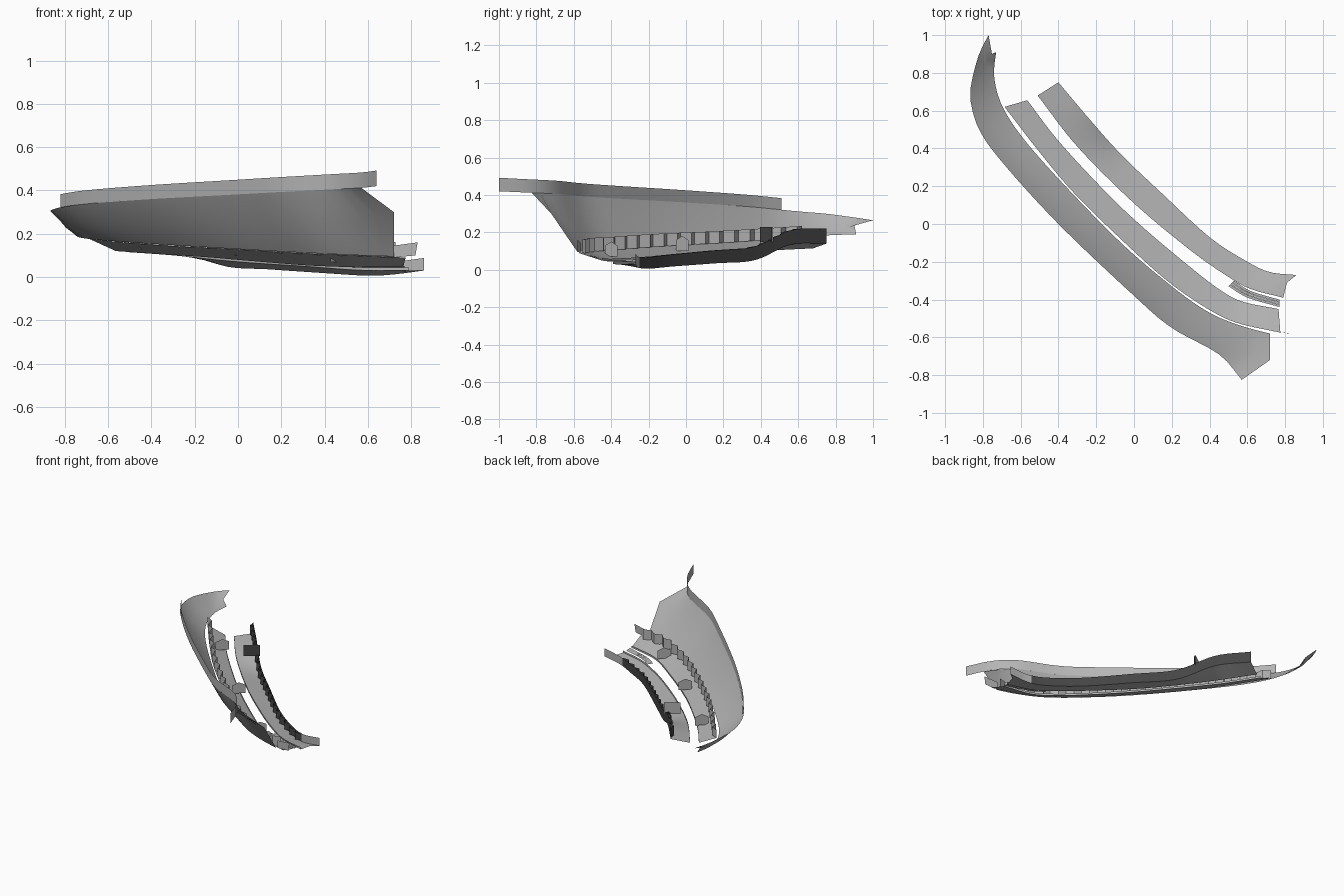
import bpy
from mathutils import Vector

if "Cube" in bpy.data.objects:
    bpy.data.objects.remove(bpy.data.objects["Cube"])


def material(name, v):
    m = bpy.data.materials.new(name)
    m.diffuse_color = (v, v, v, 1)
    m.use_nodes = True
    m.node_tree.nodes["Principled BSDF"].inputs["Base Color"].default_value = m.diffuse_color
    return m


GREY = material("panel grey", 0.46)
DARK = material("dark skirt", 0.06)


def curve(pts, n):
    """Smooth path through pts, n + 1 samples evenly spaced by length."""
    p = [Vector(q) for q in pts]
    p = [2 * p[0] - p[1]] + p + [2 * p[-1] - p[-2]]
    fine = []
    for i in range(1, len(p) - 2):
        a, b, c, d = p[i - 1:i + 3]
        for k in range(12):
            t = k / 12
            fine.append(0.5 * (2 * b + (c - a) * t + (2 * a - 5 * b + 4 * c - d) * t * t
                               + (3 * b - a - 3 * c + d) * t ** 3))
    fine.append(p[-2])
    run = [0]
    for a, b in zip(fine, fine[1:]):
        run.append(run[-1] + (b - a).length)
    out, j = [], 0
    for k in range(n + 1):
        s = run[-1] * k / n
        while j < len(run) - 2 and run[j + 1] < s:
            j += 1
        out.append(fine[j].lerp(fine[j + 1], min(1, (s - run[j]) / (run[j + 1] - run[j]))))
    return out


def loft(name, rows, mat, smooth=True):
    n = len(rows[0])
    verts = [v for r in rows for v in r]
    faces = [(r * n + i, r * n + i + 1, (r + 1) * n + i + 1, (r + 1) * n + i)
             for r in range(len(rows) - 1) for i in range(n - 1)]
    me = bpy.data.meshes.new(name)
    me.from_pydata(verts, [], faces)
    me.materials.append(mat)
    ob = bpy.data.objects.new(name, me)
    bpy.context.collection.objects.link(ob)
    if smooth:
        bpy.ops.object.select_all(action='DESELECT')
        ob.select_set(True)
        bpy.context.view_layer.objects.active = ob
        bpy.ops.object.shade_smooth_by_angle(angle=0.6)
    return ob


def up(pts, h0, h1):
    """Raise a path by a height that changes evenly from h0 to h1."""
    return [p + Vector((0, 0, h0 + (h1 - h0) * i / (len(pts) - 1))) for i, p in enumerate(pts)]


def zigzag(pts, amp):
    """Push alternate points sideways for a corrugated wall."""
    out = []
    for i, p in enumerate(pts):
        t = pts[min(i + 1, len(pts) - 1)] - pts[max(i - 1, 0)]
        side = Vector((-t.y, t.x, 0)).normalized()
        out.append(p + side * (amp if i % 2 else 0))
    return out


# Outer flared side panel
N = 40
top = curve([(-.77, 1, .265), (-.82, .9, .28), (-.86, .75, .30), (-.865, .65, .308), (-.82, .5, .322),
             (-.7, .33, .338), (-.4, 0, .36), (0, -.38, .382), (.2, -.55, .393), (.45, -.69, .406),
             (.57, -.825, .412)], N)
low = curve([(-.73, .91, .19), (-.74, .77, .185), (-.68, .59, .175), (-.5, .35, .16), (-.1, -.07, .135),
             (.2, -.33, .118), (.4, -.47, .108), (.57, -.54, .10), (.72, -.58, .095)], N)
mid = [a.lerp(b, .5) + Vector((-.008, -.008, -.008)) for a, b in zip(top, low)]
for k, w in ((0, 1), (1, .6), (2, .3), (3, .1)):
    mid[N - k] = mid[N - k].lerp(Vector((.72 - .04 * k, -.72 + .02 * k, .30)), w)
mid[0] = Vector((-.752, .90, .24))
mid[1] = mid[1].lerp(mid[0].lerp(mid[2], .6), .7)
loft("side_panel", [top, mid, low], GREY)

# Upright rail above the side panel
rail = curve([(-.82, .51, .321), (-.7, .33, .338), (-.4, 0, .36), (0, -.38, .382), (.2, -.55, .393),
              (.45, -.69, .406), (.57, -.825, .412), (.64, -1, .42)], 32)
loft("upper_rail", [up(rail, .062, .072), rail], GREY)

# Middle floor strip
b_pts = [(-.685, .62, .175), (-.5, .38, .158), (-.3, .145, .143), (0, -.145, .128), (.2, -.32, .115),
         (.4, -.455, .105), (.55, -.525, .10), (.775, -.575, .09)]
b_out = curve(b_pts, 48)
b_in = curve([(-.565, .655, .12), (-.4, .44, .108), (-.15, .17, .092), (.05, -.02, .075), (.3, -.23, .055),
              (.45, -.345, .048), (.57, -.41, .045), (.765, -.45, .05)], 48)
loft("middle_strip", [b_out, b_in], GREY)
loft("middle_lip", [up(b_in, .014, .014), b_in], GREY)

# Corrugated upright flange on the middle strip, ending in a flat plate
teeth = zigzag(curve(b_pts, 36), .028)[:-1]
loft("toothed_flange", [up(teeth, .06, .07), up(teeth, 0, -.005)], GREY, False)
loft("end_plate", [[Vector((.72, -.565, .145)), Vector((.83, -.58, .16))],
                   [Vector((.72, -.565, .09)), Vector((.82, -.58, .10))]], GREY)

# Inner floor strip
c_in = curve([(-.51, .68, .115), (-.3, .41, .10), (0, .11, .07), (.3, -.14, .05), (.5, -.28, .035),
              (.62, -.345, .03), (.79, -.39, .03)], 40)
c_out = curve([(-.40, .75, .14), (-.24, .56, .135), (-.07, .37, .052), (.15, .16, .035), (.4, -.07, .018),
               (.6, -.2, .006), (.72, -.255, .012), (.86, -.27, .03)], 40)
c_mid = [a.lerp(b, .5) for a, b in zip(c_in, c_out)]
c_mid[-1] = Vector((.81, -.31, .03))
loft("inner_strip", [c_out[::-1], c_mid[::-1], c_in[::-1]], GREY)
loft("inner_lip", [up(c_in, .014, .014), c_in], GREY)

# Dark skirt standing on the inner strip, with a corrugated lining inside it
skirt = c_out[:-4]
loft("dark_skirt", [up(skirt, .08, .06), skirt], DARK, False)
lining = zigzag(skirt, -.024)
loft("skirt_lining", [up(lining, .08, .06), up(lining, .008, .008)], DARK, False)

# Plate standing across the inner strip: dark in front, light behind
step = [Vector((-.14, .46, .15)), Vector((-.23, .395, .15))]
for name, mat, shift in (("cross_plate_front", DARK, 0), ("cross_plate_back", GREY, .006)):
    row = [p + Vector((-shift, shift, 0)) for p in step]
    loft(name, [up(row, .08, .08), row], mat, False)

# Light end tab beside the skirt
loft("end_tab", [up(c_out[-5:], .058, .058), c_out[-5:]], GREY)

# Narrow filler ribs between the strips
f_a = curve([(.5, -.33, .05), (.6, -.39, .05), (.77, -.44, .05)], 10)
f_b = curve([(.53, -.30, .045), (.62, -.355, .045), (.77, -.40, .045)], 10)
for i in range(3):
    loft("filler_rib", [[a.lerp(b, (i + s) / 3) for a, b in zip(f_a, f_b)] for s in (.04, .96)], GREY)

# Small pointed brackets standing across the middle strip
for x, y, z in ((-.43, .43, .13), (.02, -.02, .10), (.46, -.40, .07)):
    d = Vector((.033, .033, 0))
    base = Vector((x, y, z))
    h = Vector((0, 0, .06))
    loft("bracket", [[base + h - d, base + h * 1.35, base + h + d], [base - d, base, base + d]],
         GREY, False)
